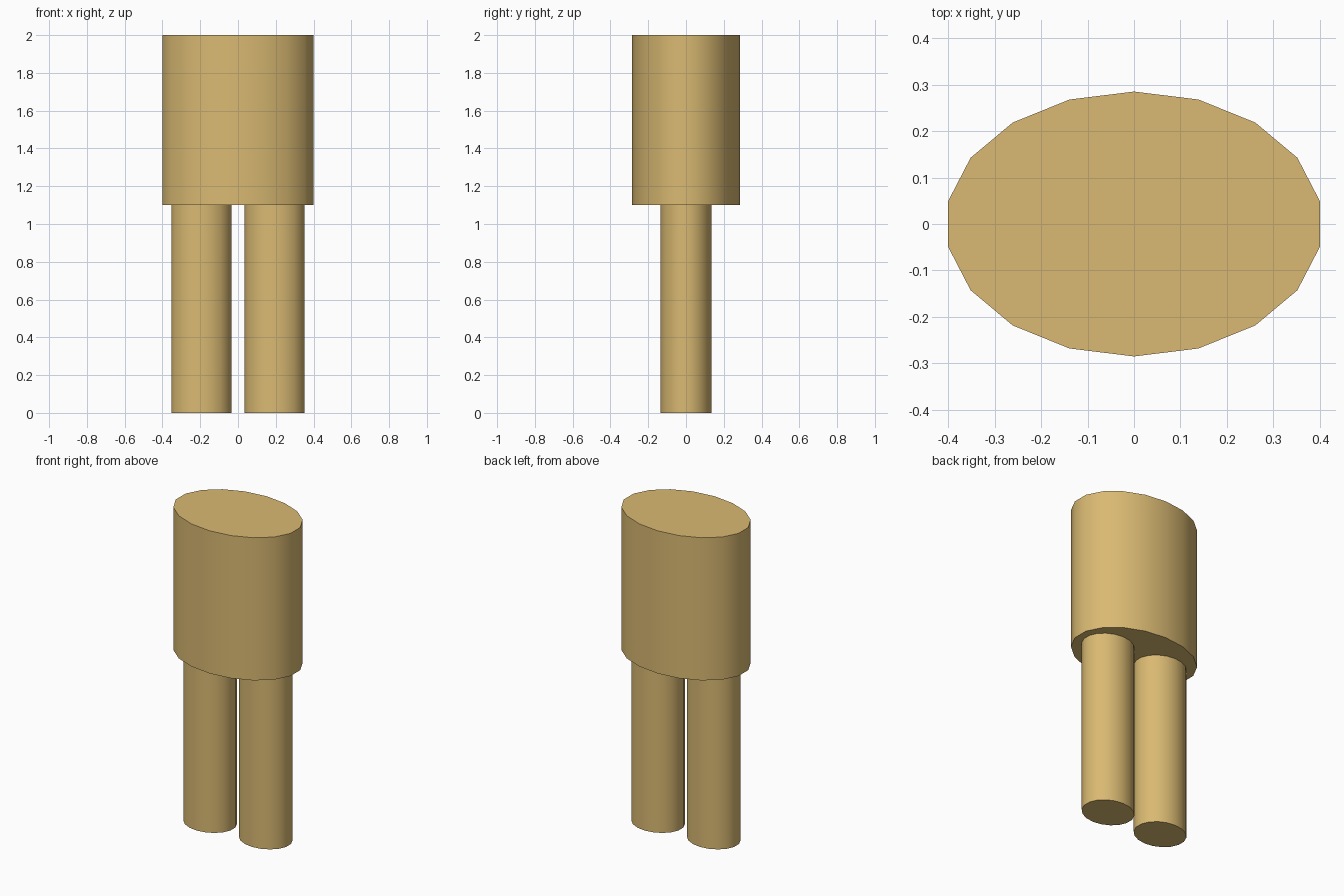
import bpy
from math import radians

if "Cube" in bpy.data.objects:
    bpy.data.objects.remove(bpy.data.objects["Cube"])

mat = bpy.data.materials.new("tan")
mat.diffuse_color = (0.70, 0.49, 0.17, 1)
mat.use_nodes = True
mat.node_tree.nodes["Principled BSDF"].inputs["Base Color"].default_value = mat.diffuse_color


def oval_column(name, x, rx, ry, z0, z1):
    """Upright 18-sided column with an oval section."""
    bpy.ops.mesh.primitive_cylinder_add(
        vertices=18, radius=1, depth=1, location=(x, 0, (z0 + z1) / 2))
    ob = bpy.context.object
    ob.name = name
    ob.scale = (rx, ry, z1 - z0)
    bpy.ops.object.transform_apply(location=False, rotation=False, scale=True)
    bpy.ops.object.shade_smooth_by_angle(angle=radians(30))
    ob.data.materials.append(mat)
    return ob


# Wide upper body
oval_column("torso", 0, 0.406, 0.285, 1.10, 2.0)

# Pair of legs
for side, sign in (("left", -1), ("right", 1)):
    oval_column(side + "_leg", sign * 0.194, 0.161, 0.136, 0.0, 1.10)
